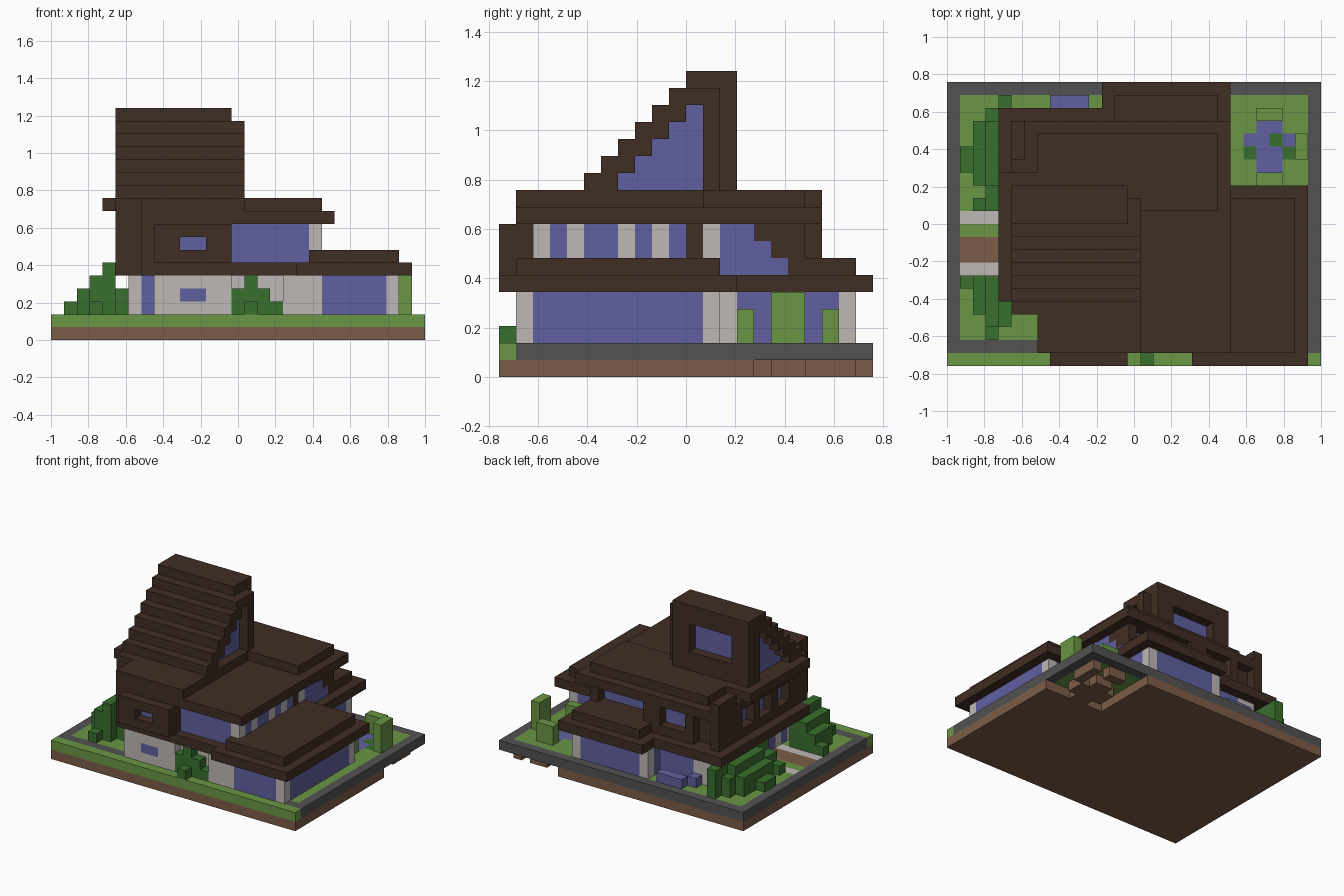
import bpy
import bmesh
from mathutils import Vector

default_cube = bpy.data.objects.get("Cube")
if default_cube:
    bpy.data.objects.remove(default_cube, do_unlink=True)

WIDTH, DEPTH = 29, 22          # plot size in blocks
BLOCK = 2 / WIDTH
grid = {}                      # block position -> (part name, material)


def make_material(name, red, green, blue):
    material = bpy.data.materials.new(name)
    material.use_nodes = True
    colour = (red, green, blue, 1)
    material.diffuse_color = colour
    material.node_tree.nodes["Principled BSDF"].inputs["Base Color"].default_value = colour
    return material


timber = make_material("dark timber", .051, .026, .017)
stone = make_material("grey stone", .085, .085, .085)
grass = make_material("grass green", .143, .305, .058)
glass = make_material("blue glass", .117, .117, .35)
plaster = make_material("pale plaster", .51, .48, .46)
soil = make_material("brown soil", .2, .107, .062)
leaf = make_material("dark leaf green", .04, .162, .026)


def fill(part, material, x, y, z):
    """Fill a range of blocks; later parts replace earlier ones."""
    for i in range(*x):
        for j in range(*y):
            for k in range(*z):
                grid[i, j, k] = (part, material)


def carve(x, y, z):
    for i in range(*x):
        for j in range(*y):
            for k in range(*z):
                grid.pop((i, j, k), None)


def pillars_along_y(part, i, rows, z):
    for j in rows:
        fill(part, plaster, (i, i + 1), (j, j + 1), z)


# Plot: soil, stone kerb, lawn
ALL_X, ALL_Y = (0, WIDTH), (0, DEPTH)
SOIL, TURF = (0, 1), (1, 2)
fill("soil_base", soil, ALL_X, ALL_Y, SOIL)
fill("stone_kerb", stone, ALL_X, ALL_Y, TURF)
fill("front_lawn", grass, ALL_X, (0, 1), TURF)
fill("lawn", grass, (1, 28), (2, 21), TURF)

# Pond, with the soil cut away around its bed
carve((22, 29), (15, 22), SOIL)
for x, y in (((24, 26), (15, 19)), ((23, 27), (16, 18))):
    fill("pond_bed", soil, x, y, SOIL)
    fill("pond_water", glass, x, y, TURF)
for i, j in ((23, 16), (25, 17), (26, 16)):
    fill("lily_pad", leaf, (i, i + 1), (j, j + 1), TURF)
for x, y in (((27, 28), (18, 21)), ((24, 26), (20, 21))):
    fill("soil_clump", soil, x, y, SOIL)

# Pond plants
fill("pond_plant", grass, (24, 26), (19, 20), (2, 4))
fill("pond_plant", grass, (24, 26), (14, 15), (2, 4))
fill("pond_plant", grass, (27, 28), (16, 18), (2, 5))

# Path on the left
fill("garden_path", soil, (1, 6), (8, 10), TURF)
for j in (7, 11):
    fill("path_edge", plaster, (1, 6), (j, j + 1), TURF)

# Ground floor: glass volumes with plaster piers
GROUND = (2, 5)
fill("ground_glazing", glass, (6, 21), (5, 21), GROUND)
fill("ground_glazing", glass, (18, 27), (1, 13), GROUND)
fill("entrance_wall", plaster, (8, 14), (1, 6), GROUND)
fill("entrance_wall", plaster, (14, 18), (2, 6), GROUND)
fill("entrance_window", glass, (10, 12), (1, 2), (3, 4))
fill("front_wall", plaster, (18, 21), (1, 3), GROUND)
pillars_along_y("corner_pier", 26, (1, 12), GROUND)
pillars_along_y("corner_pier", 20, (13, 20), GROUND)
pillars_along_y("left_pier", 6, (5, 7, 11, 12, 16), GROUND)
carve((6, 12), (19, 21), GROUND)
fill("back_pier", plaster, (12, 13), (20, 21), GROUND)
fill("back_wall", plaster, (6, 8), (18, 19), GROUND)
fill("back_trough", glass, (8, 11), (20, 21), (2, 3))
fill("back_trough", glass, (7, 8), (19, 20), (2, 3))

# Lower roof slabs
LOWER, STEP = (5, 6), (6, 7)
fill("lower_slab", timber, (4, 22), (5, 20), LOWER)
fill("lower_slab", timber, (5, 7), (4, 5), LOWER)
fill("lower_slab", timber, (7, 28), (1, 14), LOWER)
fill("lower_slab", timber, (19, 28), (0, 1), LOWER)
fill("lower_slab", timber, (12, 22), (19, 22), LOWER)
fill("wing_roof", timber, (20, 27), (1, 13), STEP)
fill("back_roof", timber, (13, 21), (16, 21), STEP)

# Upper floor
UPPER, WINDOW = (6, 9), (7, 9)
fill("upper_wall", timber, (5, 14), (4, 18), UPPER)
fill("upper_wall", timber, (7, 14), (1, 4), UPPER)
fill("upper_wall", timber, (14, 21), (13, 18), UPPER)
fill("upper_glazing", glass, (14, 21), (2, 13), UPPER)
pillars_along_y("upper_pier", 20, (2, 4, 7, 9, 12), UPPER)
fill("upper_post", timber, (20, 21), (11, 12), WINDOW)
fill("wing_roof", timber, (20, 21), (1, 2), STEP)
for level, end in zip(range(6, 9), (17, 16, 15)):
    fill("stepped_window", glass, (20, 21), (13, end), (level, level + 1))

# Front bay with a recessed window
fill("front_bay", timber, (8, 14), (0, 1), UPPER)
carve((10, 12), (0, 1), (7, 8))
fill("bay_window", glass, (10, 12), (1, 2), (7, 8))

# Back and left upper windows
fill("back_bay", timber, (8, 14), (18, 19), UPPER)
carve((9, 12), (18, 19), WINDOW)
fill("back_bay_window", glass, (9, 12), (17, 18), WINDOW)
carve((14, 20), (17, 18), WINDOW)
fill("back_window", glass, (14, 20), (16, 17), WINDOW)
fill("corner_post", timber, (5, 6), (16, 19), UPPER)
for j in (7, 10, 13):
    carve((5, 6), (j, j + 2), WINDOW)
    fill("left_window", glass, (6, 7), (j, j + 2), WINDOW)

# Upper roofs
EAVE, CAP = (9, 10), (10, 11)
fill("upper_roof", timber, (7, 22), (1, 19), EAVE)
fill("upper_roof", timber, (5, 7), (4, 19), EAVE)
fill("roof_cap", timber, (7, 21), (12, 18), CAP)
fill("tower_foot", timber, (7, 15), (1, 13), CAP)
fill("left_eave", timber, (4, 7), (5, 15), CAP)
fill("left_eave", timber, (5, 7), (4, 5), CAP)
fill("left_eave", timber, (5, 6), (16, 19), CAP)

# Stepped tower, one tread per level
for step, level in enumerate(range(11, 17)):
    layer = (level, level + 1)
    fill("tower_steps", timber, (5, 15), (5 + step, 13), layer)
    if step < 5:
        gap = (7 + step, 12)
        for outer, inner in ((14, 13), (5, 6)):
            carve((outer, outer + 1), gap, layer)
            fill("tower_side_window", glass, (inner, inner + 1), gap, layer)
fill("tower_back", timber, (5, 14), (12, 14), (11, 17))
fill("tower_top", timber, (5, 14), (11, 14), (17, 18))
carve((7, 12), (13, 14), (13, 16))
fill("tower_back_window", glass, (7, 12), (12, 13), (13, 16))


def plant(part, i, j, top):
    for k in range(2, top):
        grid.setdefault((i, j, k), (part, leaf))


# Hedges on the left, rising towards the house
for j, first in zip(range(12, 21), (1, 3, 2, 1, 1, 2, 2, 3, 4)):
    for i in range(first, 5):
        plant("left_hedge", i, j, i + 2 - abs(j - 16) // 3)
for j, first in zip(range(3, 7), (3, 2, 2, 1)):
    for i in range(first, 5):
        plant("front_hedge", i, j, i + 2)
for i in range(2, 6):
    plant("front_hedge", i, 4, 4)
plant("front_hedge", 3, 2, 3)

# Shrub by the entrance
for i, top in zip(range(14, 18), (4, 5, 4, 3)):
    plant("entrance_shrub", i, 1, top)
plant("entrance_shrub", 15, 0, 3)


def corners(cell, axis, side):
    """Four corners of one block face, wound outwards."""
    u, v = (axis + 1) % 3, (axis + 2) % 3
    loop = ((0, 0), (1, 0), (1, 1), (0, 1))
    for a, b in loop if side else reversed(loop):
        point = Vector(cell)
        point[axis] += side
        point[u] += a
        point[v] += b
        yield (point - Vector((WIDTH / 2, DEPTH / 2, 0))) * BLOCK


# Turn each part's exposed block faces into one clean mesh
meshes = {}
for cell, (part, material) in grid.items():
    bm = meshes.setdefault(part, (bmesh.new(), material))[0]
    for axis in range(3):
        for side in (0, 1):
            neighbour = list(cell)
            neighbour[axis] += 2 * side - 1
            if tuple(neighbour) not in grid:
                bm.faces.new([bm.verts.new(p) for p in corners(cell, axis, side)])

for part, (bm, material) in meshes.items():
    bmesh.ops.remove_doubles(bm, verts=bm.verts, dist=BLOCK / 100)
    bmesh.ops.dissolve_limit(bm, angle_limit=.01, verts=bm.verts, edges=bm.edges)
    mesh = bpy.data.meshes.new(part)
    bm.to_mesh(mesh)
    bm.free()
    mesh.materials.append(material)
    bpy.context.collection.objects.link(bpy.data.objects.new(part, mesh))
